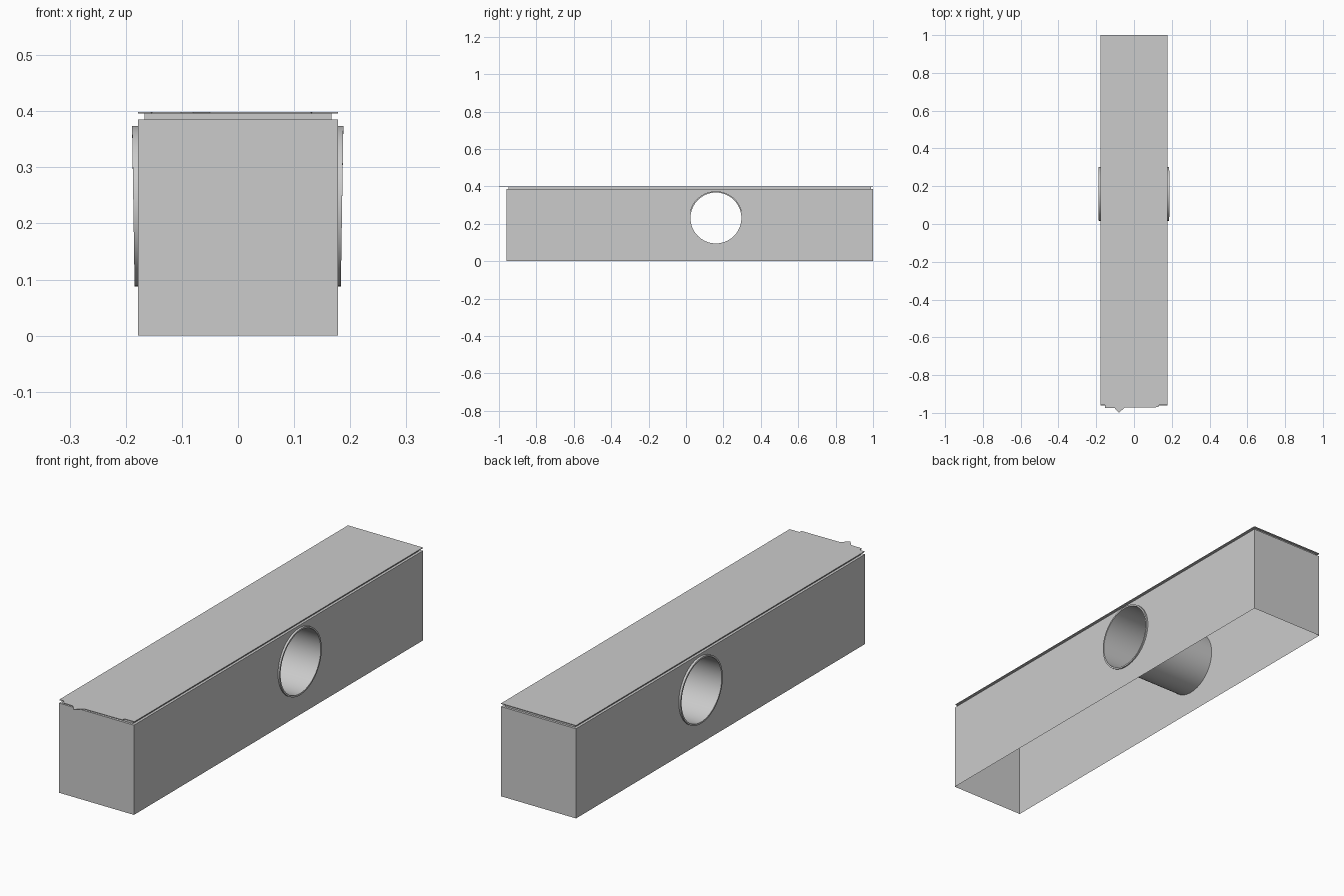
import bpy
import bmesh
import math

cube = bpy.data.objects.get("Cube")
if cube:
    bpy.data.objects.remove(cube, do_unlink=True)

grey = bpy.data.materials.new("plain grey")
grey.use_nodes = True
grey.diffuse_color = (0.6, 0.6, 0.6, 1)
grey.node_tree.nodes["Principled BSDF"].inputs["Base Color"].default_value = (0.6, 0.6, 0.6, 1)

W, Y0, Y1, H = 0.178, -0.96, 1.0, 0.385      # body half width, ends, height
CY, CZ, R, RIM = 0.16, 0.231, 0.136, 0.143   # through pipe centre and radii
SEG = 64


def finish(name, bm, smooth=False):
    bmesh.ops.remove_doubles(bm, verts=bm.verts, dist=1e-5)
    bmesh.ops.recalc_face_normals(bm, faces=bm.faces)
    mesh = bpy.data.meshes.new(name)
    bm.to_mesh(mesh)
    bm.free()
    mesh.materials.append(grey)
    ob = bpy.data.objects.new(name, mesh)
    bpy.context.collection.objects.link(ob)
    if smooth:
        bpy.ops.object.select_all(action='DESELECT')
        ob.select_set(True)
        bpy.context.view_layer.objects.active = ob
        bpy.ops.object.shade_smooth_by_angle(angle=math.radians(35))
    return ob


def ring(x, r, tilt=0.0):
    """Points of a circle around the pipe axis, leaning outwards at the top."""
    pts = []
    for i in range(SEG):
        a = 2 * math.pi * i / SEG
        pts.append((x + tilt * math.sin(a), CY + r * math.cos(a), CZ + r * math.sin(a)))
    return pts


def loop_edges(bm, pts):
    vs = [bm.verts.new(p) for p in pts]
    return [bm.edges.new((vs[i], vs[(i + 1) % len(vs)])) for i in range(len(vs))]


def prism(name, outline, z0, z1):
    bm = bmesh.new()
    face = bm.faces.new([bm.verts.new((x, y, z0)) for x, y in outline])
    out = bmesh.ops.extrude_face_region(bm, geom=[face], use_keep_orig=True)
    for v in out["geom"]:
        if isinstance(v, bmesh.types.BMVert):
            v.co.z = z1
    return finish(name, bm)


# Body: thin-walled box, open underneath, round openings in both long sides
bm = bmesh.new()
for x in (-W, W):
    edges = loop_edges(bm, [(x, Y0, 0), (x, Y1, 0), (x, Y1, H), (x, Y0, H)])
    edges += loop_edges(bm, ring(x, R))
    bmesh.ops.triangle_fill(bm, edges=edges, use_beauty=True)
for quad in (
    [(-W, Y0, 0), (W, Y0, 0), (W, Y0, H), (-W, Y0, H)],
    [(-W, Y1, 0), (W, Y1, 0), (W, Y1, H), (-W, Y1, H)],
    [(-W, Y0, H), (W, Y0, H), (W, Y1, H), (-W, Y1, H)],
):
    bm.faces.new([bm.verts.new(p) for p in quad])
finish("body_shell", bm)

# Pipe through the body, with a slightly leaning raised rim at each end
bm = bmesh.new()
profile = [(-W, RIM, 0), (-0.1865, RIM, -0.0022), (-0.1865, R, -0.0022),
           (0.1855, R, 0.0022), (0.1855, RIM, 0.0022), (W, RIM, 0)]
rows = [[bm.verts.new(p) for p in ring(*row)] for row in profile]
for a, b in zip(rows, rows[1:]):
    for i in range(SEG):
        j = (i + 1) % SEG
        bm.faces.new((a[i], a[j], b[j], b[i]))
finish("through_pipe", bm, smooth=True)

# Recessed strip under the lid
S = 0.167
prism("lid_spacer", [(-S, Y0 + 0.01), (S, Y0 + 0.01), (S, Y1 - 0.01), (-S, Y1 - 0.01)], H, 0.396)

# Thin lid with a broken front edge
prism("lid_plate", [
    (-W, Y1), (-W, -0.957), (-0.155, -0.957), (-0.153, -0.973), (-0.102, -0.975),
    (-0.08, -1.0), (-0.05, -0.972), (0.13, -0.97), (0.132, -0.957), (W, -0.957), (W, Y1),
], 0.396, 0.399)
